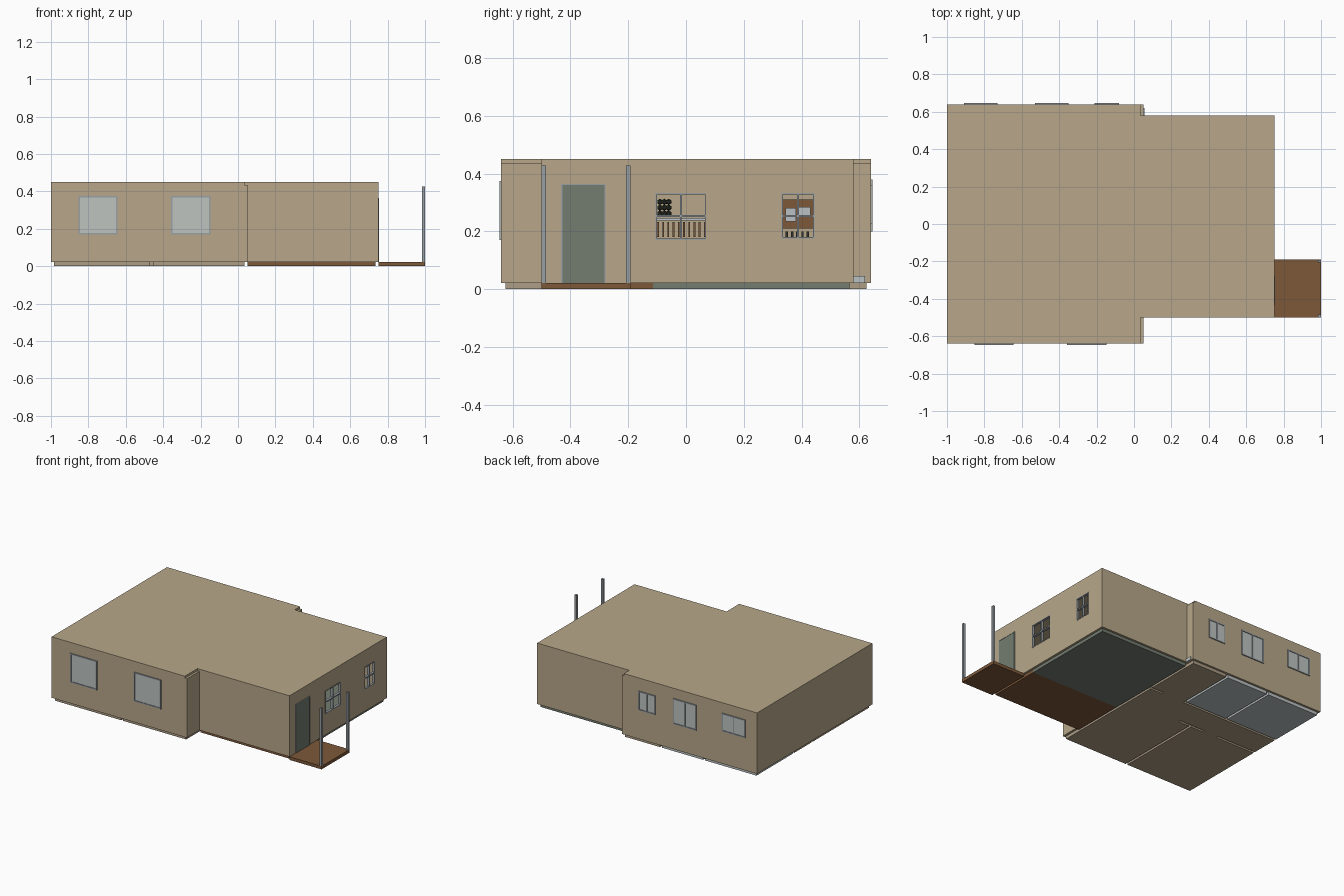
import bpy, bmesh
from mathutils import Vector

cube = bpy.data.objects.get("Cube")
if cube:
    bpy.data.objects.remove(cube, do_unlink=True)


def material(name, r, g, b):
    m = bpy.data.materials.new(name)
    m.diffuse_color = (r, g, b, 1)
    m.use_nodes = True
    m.node_tree.nodes["Principled BSDF"].inputs["Base Color"].default_value = (r, g, b, 1)
    return m


TAN = material("tan_wall", .48, .39, .255)
CARPET = material("carpet", .42, .34, .24)
GREEN = material("grey_green", .174, .202, .162)
BROWN = material("brown_wood", .205, .098, .042)
METAL = material("grey_metal", .32, .35, .37)
GLASS = material("window_glass", .51, .55, .53)
TILE = material("pale_tile", .5, .54, .55)
DARK = material("dark_plant", .03, .035, .025)


def boxes(name, mat, *spans):
    """One object from boxes given as (x0, x1, y0, y1, z0, z1)."""
    bm = bmesh.new()
    for x0, x1, y0, y1, z0, z1 in spans:
        part = bmesh.ops.create_cube(bm, size=1)["verts"]
        bmesh.ops.scale(bm, vec=(x1 - x0, y1 - y0, z1 - z0), verts=part)
        mid = Vector((x0 + x1, y0 + y1, z0 + z1)) / 2
        bmesh.ops.translate(bm, vec=mid, verts=part)
    mesh = bpy.data.meshes.new(name)
    bm.to_mesh(mesh)
    bm.free()
    mesh.materials.append(mat)
    obj = bpy.data.objects.new(name, mesh)
    bpy.context.collection.objects.link(obj)
    return obj


def cut(obj, *spans):
    """Cut box openings out of an object."""
    for span in spans:
        cutter = boxes("cutter", TAN, span)
        cutter.hide_render = True
        mod = obj.modifiers.new("opening", 'BOOLEAN')
        mod.operation, mod.solver, mod.object = 'DIFFERENCE', 'EXACT', cutter
        bpy.context.view_layer.objects.active = obj
        bpy.ops.object.modifier_apply(modifier=mod.name)
        bpy.data.objects.remove(cutter, do_unlink=True)


# Levels and wall thickness
F, C, TOP, T = .022, .435, .45, .015
W, S, N = -1, -.64, .64          # wide wing
STEP, E, ES, EN = .05, .75, -.5, .58   # narrow wing

# Roof slabs, the wide one ending short of its end walls
boxes("wide_wing_roof", TAN, (W, STEP - T, S, N, C, TOP))
boxes("narrow_wing_roof", TAN, (STEP - T, E, ES, EN, C, TOP))

# Outer walls
boxes("west_wall", TAN, (W, W + T, S, N, F, C))
boxes("front_walls", TAN, (W + T, STEP, S, S + T, F, C), (STEP, E - T, ES, ES + T, F, C))
boxes("back_walls", TAN, (W + T, STEP, N - T, N, F, C), (STEP, E - T, EN - T, EN, F, C))
boxes("step_walls", TAN, (STEP - T, STEP, S + T, ES + T, F, C),
      (STEP - T, STEP, EN - T, N - T, F, C))
east_wall = boxes("east_wall", TAN, (E - T, E, ES, EN, F, C))
east_windows = [(-.105, .07, .17, .333), (.33, .445, .175, .333)]
cut(east_wall, *[(E - .1, E + .1, *w) for w in east_windows])

# Partition walls
boxes("partitions", TAN,
      (STEP - T, STEP, ES + T, .1, F, C), (STEP - T, STEP, .21, EN - T, F, C),
      (-.47, -.455, S + T, 0, F, C),
      (W + T, -.68, 0, T, F, C), (-.57, -.37, 0, T, F, C),
      (W + T, -.2, .205, .22, F, C), (-.06, STEP - T, .205, .22, F, C),
      (-.25, -.235, .22, N - T, F, C), (-.585, -.57, .22, N - T, F, C))

# Floors, with joins at the doorways
boxes("carpet_floor", CARPET,
      (-.985, -.47, -.625, 0, 0, F), (-.455, .035, -.625, 0, 0, F),
      (-.985, .035, .015, .205, 0, F), (-.235, .035, .22, .625, 0, F),
      (-.68, -.57, 0, .015, 0, F), (-.37, .035, 0, .015, 0, F),
      (-.235, -.06, .205, .22, 0, F))
boxes("bathroom_floor", TILE, (-.57, -.25, .22, .625, 0, F), (-.985, -.585, .22, .625, 0, F))
boxes("living_floor", GREEN, (STEP, E - T, -.115, EN - T, 0, F))
boxes("entry_floor", BROWN, (STEP, E - T, ES + T, -.115, 0, F))

# Porch and posts
boxes("porch_deck", BROWN, (E, 1, -.5, -.19, 0, F))
boxes("porch_posts", METAL, *[(.985, 1, y, y + .015, F, .427) for y in (-.5, -.207)])

# Front door
boxes("front_door", GREEN, (E, E + .003, -.428, -.282, F, .36))
boxes("door_frame", METAL, (E, E + .005, -.432, -.428, F, .364),
      (E, E + .005, -.282, -.278, F, .364), (E, E + .005, -.428, -.282, .36, .364))

# Open windows of the east wall: border, mullion and transom
for i, (y0, y1, z0, z1) in enumerate(east_windows):
    b, m, x = .005, (y0 + y1) / 2, (E - T, E + .002)
    boxes(f"east_window_frame_{i}", METAL,
          (*x, y0, y0 + b, z0, z1), (*x, y1 - b, y1, z0, z1),
          (*x, y0, y1, z0, z0 + b), (*x, y0, y1, z1 - b, z1),
          (*x, m - .004, m + .004, z0, z1), (*x, y0, y1, .249, .257))


def glazed_window(name, x0, x1, z0, z1, wall, out, mullion):
    """Framed glass plate on a wall facing along y."""
    def y(depth):
        return sorted((wall, wall + out * depth))
    b, m = .008, (x0 + x1) / 2
    boxes(name + "_glass", GLASS, (x0, x1, *y(.002), z0, z1))
    bars = [(x0, x0 + b, *y(.006), z0, z1), (x1 - b, x1, *y(.006), z0, z1),
            (x0, x1, *y(.006), z0, z0 + b), (x0, x1, *y(.006), z1 - b, z1)]
    if mullion:
        bars.append((m - .004, m + .004, *y(.006), z0, z1))
    boxes(name + "_frame", METAL, *bars)


glazed_window("front_window_west", -.853, -.645, .17, .375, S, -1, False)
glazed_window("front_window_east", -.358, -.148, .17, .375, S, -1, False)
glazed_window("back_window_wide", -.91, -.73, .25, .378, N, 1, True)
glazed_window("back_window_middle", -.53, -.35, .2, .38, N, 1, True)
glazed_window("back_window_small", -.21, -.08, .225, .36, N, 1, True)

# Small service box in the back step
boxes("service_box", TILE, (STEP, STEP + .006, .58, .62, F, .045))

# Kitchen units seen through the narrow window
boxes("kitchen_cabinets", BROWN, (STEP, .15, .3, .55, .21, .31), (STEP, .2, .3, .55, F, .17))
boxes("kitchen_fronts", TILE, (.15, .156, .345, .38, .235, .28), (.15, .156, .39, .43, .255, .285))
boxes("kitchen_items", DARK, *[(.1, .12, .345 + i * .018, .353 + i * .018, .17, .2) for i in range(5)])

# Railing shelf and plant seen through the wide window
boxes("shelf", TILE, (.55, .6, -.13, .1, .238, .246))
boxes("shelf_back", TAN, (.55, .57, -.13, .1, F, .238))
boxes("shelf_slats", BROWN, *[(.57, .576, -.1 + i * .018, -.094 + i * .018, .18, .232) for i in range(10)])
bm = bmesh.new()
for i in range(9):
    leaf = bmesh.ops.create_icosphere(bm, subdivisions=1, radius=.011)["verts"]
    bmesh.ops.translate(bm, verts=leaf,
                        vec=(.575, -.09 + .015 * (i % 3), .262 + .02 * (i // 3)))
plant = bpy.data.meshes.new("plant")
bm.to_mesh(plant)
bm.free()
plant.materials.append(DARK)
bpy.context.collection.objects.link(bpy.data.objects.new("plant", plant))
